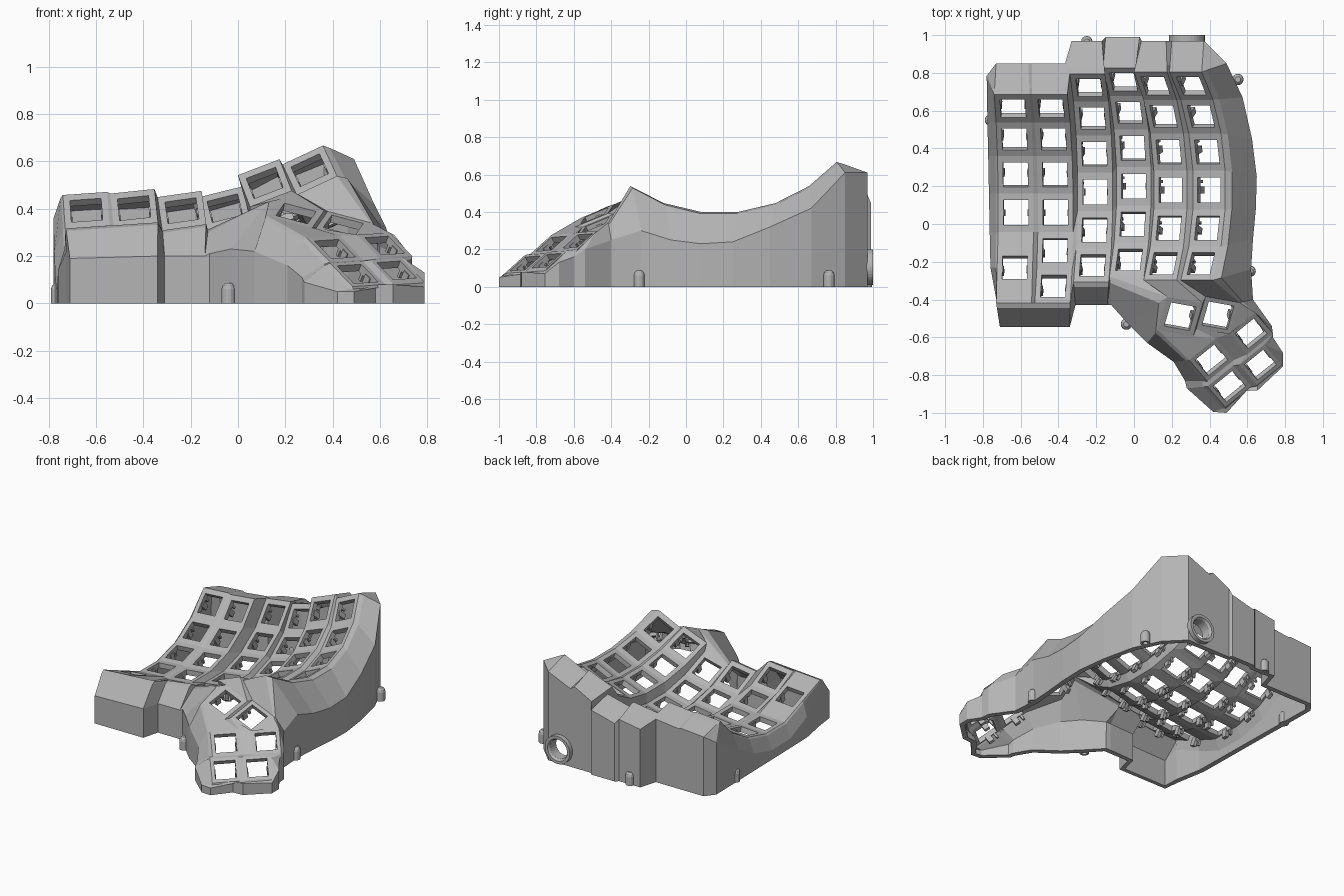
import bpy, bmesh, math
from mathutils import Vector as V

if "Cube" in bpy.data.objects:
    bpy.data.objects.remove(bpy.data.objects["Cube"])

grey = bpy.data.materials.new("matte grey")
grey.diffuse_color = (0.46, 0.46, 0.46, 1)
grey.use_nodes = True
grey.node_tree.nodes["Principled BSDF"].inputs["Base Color"].default_value = grey.diffuse_color

# Columns of the key well: centre x, centre y, lowest z, sideways tilt
COLS = [(-.625, .06, .165, 4), (-.415, .06, .175, 6), (-.205, .17, .165, 8),
        (0, .20, .18, 14), (.195, .18, .295, 21), (.40, .18, .355, 25)]
R, STEP, HALF = .80, .256, .094


def arc(c, s, k):
    """Point on column c at side s (-1..1) and row position k."""
    if c == 0 and k == -1.5:
        return (arc(c, s, -2.5) + arc(c, s, -.5)) / 2
    x, y, z, tilt = COLS[c]
    t, a = math.radians(tilt), k * STEP
    h = R * (1 - math.cos(a))
    return V((x + s * HALF * math.cos(t) - h * math.sin(t), y + R * math.sin(a),
              z + s * HALF * math.sin(t) + h * math.cos(t)))


bm = bmesh.new()
nubs = bmesh.new()


def face(*pts):
    out = []
    for p in pts:
        if all((p - q).length > 1e-4 for q in out):
            out.append(p)
    if len(out) > 2:
        bm.faces.new([bm.verts.new(p) for p in out])


def box(b, o, u, v, n, su, sv, sn):
    q = [b.verts.new(o + u * su * i + v * sv * j + n * sn * k)
         for i in (-1, 1) for j in (-1, 1) for k in (-1, 1)]
    for f in ((0, 1, 3, 2), (4, 6, 7, 5), (0, 4, 5, 1), (2, 3, 7, 6), (0, 2, 6, 4), (1, 5, 7, 3)):
        b.faces.new([q[i] for i in f])


def key_plate(q, hole):
    """Frame with a square hole; corners run BL, BR, TR, TL."""
    mid = sum(q, V()) / 4
    u = (q[1] + q[2] - q[0] - q[3]).normalized()
    v = (q[2] + q[3] - q[0] - q[1]).normalized()
    n = u.cross(v).normalized()
    inner = [mid + u * hole * i + v * hole * j for i, j in ((-1, -1), (1, -1), (1, 1), (-1, 1))]
    for i in range(4):
        j = (i + 1) % 4
        face(q[i], q[j], inner[j], inner[i])
    # switch clips under both sides of the hole
    for s in (-1, 1):
        box(nubs, mid + u * s * (hole + .006) - n * .045, u, v, n, .011, .018, .028)
        box(nubs, mid + u * s * (hole + .010) - n * .05 + v * .045, u, v, n, .007, .007, .02)


# Key well
for c in range(6):
    cells = [(k - .5, k + .5) for k in range(-2, 4)]
    if c == 0:
        cells = [(-2.5, -.5)] + cells[2:]
    for a, b in cells:
        key_plate([arc(c, -1, a), arc(c, 1, a), arc(c, 1, b), arc(c, -1, b)], .066)
    if c < 5:  # web to the next column
        for k in range(-2, 4):
            a, b = k - .5, k + .5
            face(arc(c, 1, a), arc(c + 1, -1, a), arc(c + 1, -1, b), arc(c, 1, b))


# Thumb cluster
def thumb(center, u, v, half, hole):
    u = V(u).normalized()
    v = V(v)
    v = (v - u * v.dot(u)).normalized()
    m = V(center)
    q = [m + (u * i + v * j) * half for i, j in ((-1, -1), (1, -1), (1, 1), (-1, 1))]
    key_plate(q, hole)
    return q


u1, v1 = (.95, -.17, -.25), (.1, .9, .4)
u2, v2 = (.77, .62, .05), (-.52, .62, .55)
A = thumb((.245, -.49, .38), u1, v1, .098, .07)
B = thumb((.445, -.485, .33), u1, v1, .095, .07)
C = thumb((.62, -.58, .245), u2, v2, .088, .064)
D = thumb((.41, -.72, .23), u2, v2, .09, .066)
E = thumb((.67, -.745, .14), u2, v2, .085, .064)
F = thumb((.505, -.86, .125), u2, v2, .088, .066)
BL, BR, TR, TL = range(4)
lo = lambda c, s: arc(c, s, -2.5)
hi = lambda c, s: arc(c, s, 3.5)
for q in ((A[BR], B[BL], B[TL], A[TR]), (F[TL], F[TR], D[BR], D[BL]),
          (E[TL], E[TR], C[BR], C[BL]), (D[BR], C[BL], C[TL], D[TR]),
          (F[BR], E[BL], E[TL], F[TR]), (F[TR], E[TL], C[BL], D[BR]),
          (D[TL], D[TR], A[BR], A[BL]), (D[TR], B[BL], A[BR]),
          (D[TR], C[TL], B[BR], B[BL]), (C[TL], C[TR], B[TR], B[BR]),
          (lo(3, -1), A[TL], lo(3, 1)), (lo(3, 1), A[TL], lo(4, -1)),
          (lo(4, -1), A[TL], A[TR], lo(4, 1)), (lo(4, 1), A[TR], B[TL], lo(5, -1)),
          (lo(5, -1), B[TL], B[TR], lo(5, 1))):
    face(*q)

# Outer wall: each rim point paired with the shoulder point outside it
rim = []
for i in range(7):  # left side
    p = arc(0, -1, 3.5 - i)
    rim.append((p, V((-.78 + (.03 if i > 5 else 0) + .004 * i, p.y + (.1 if i == 0 else 0), p.z - .10))))
rim += [(lo(0, -1), V((-.71, -.545, .19))), (lo(1, 1), V((-.34, -.545, .20))),
        (lo(2, -1), V((-.31, -.43, .20))), (lo(2, 1), V((-.14, -.43, .20))),
        (lo(3, -1), V((-.12, -.43, .21))), (A[TL], V((-.03, -.53, .23))),
        (A[BL], V((.07, -.63, .22))), (D[TL], V((.21, -.73, .16))),
        (D[BL], V((.27, -.83, .11))), (F[TL], V((.28, -.87, .09))),
        (F[BL], V((.42, -.995, .05))), (F[BL], V((.49, -1, .05))),
        (F[BR], V((.58, -.885, .08))), (E[BL], V((.655, -.88, .08))),
        (E[BR], V((.788, -.755, .07))), (E[TR], V((.788, -.68, .13))),
        (C[BR], V((.735, -.60, .16))), (C[TR], V((.73, -.54, .20))),
        (B[TR], V((.63, -.40, .25)))]
right = [(.62, -.24, .30), (.63, -.08, .25), (.645, .08, .23), (.65, .25, .24),
         (.625, .45, .32), (.575, .67, .42), (.49, .85, .61)]
rim += [(arc(5, 1, k - 2.5), V(p)) for k, p in enumerate(right)]
rim += [(hi(5, 1), V((.37, .97, .61)))]
for c, s, x, y in ((5, -1, .20, .97), (4, 1, .17, .97), (4, -1, .04, .97), (3, 1, .03, .99),
                   (3, -1, -.15, .99), (2, 1, -.17, .97), (2, -1, -.33, .97),
                   (1, 1, -.365, .85), (1, -1, -.54, .85), (0, 1, -.56, .85), (0, -1, -.73, .85)):
    p = hi(c, s)
    rim.append((p, V((x, y, p.z - .05))))
for (p, a), (q, b) in zip(rim, rim[1:] + rim[:1]):
    pm, qm = p.lerp(a, .22), q.lerp(b, .22)
    pm.z, qm.z = p.z - .01, q.z - .01
    face(p, q, qm, pm)
    face(pm, qm, b, a)
    face(a, b, V((b.x, b.y, 0)), V((a.x, a.y, 0)))


def finish(b, name):
    me = bpy.data.meshes.new(name)
    b.to_mesh(me)
    b.free()
    me.materials.append(grey)
    ob = bpy.data.objects.new(name, me)
    bpy.context.collection.objects.link(ob)
    return ob


bmesh.ops.remove_doubles(bm, verts=bm.verts, dist=1e-4)
bmesh.ops.recalc_face_normals(bm, faces=bm.faces)
if sum(f.normal.z * f.calc_area() for f in bm.faces) < 0:
    bmesh.ops.reverse_faces(bm, faces=bm.faces)
shell = finish(bm, "keyboard_case")
sol = shell.modifiers.new("thickness", 'SOLIDIFY')
sol.thickness, sol.offset = .035, -1
bmesh.ops.recalc_face_normals(nubs, faces=nubs.faces)
finish(nubs, "switch_clips")

# Cable socket: round opening with a collar in the back wall
SOCKET = V((.28, .95, .105))
bpy.ops.mesh.primitive_cylinder_add(vertices=32, radius=.065, depth=.3, location=SOCKET,
                                    rotation=(math.pi / 2, 0, 0))
cutter = bpy.context.object
cutter.name = "socket_cutter"
cutter.hide_render = True
cutter.hide_set(True)
cut = shell.modifiers.new("socket_opening", 'BOOLEAN')
cut.object, cut.operation, cut.solver = cutter, 'DIFFERENCE', 'EXACT'
b = bmesh.new()
rings = []
for r, y in ((.065, .92), (.095, .92), (.095, 1.0), (.075, 1.0), (.065, .985)):
    rings.append([b.verts.new((SOCKET.x + r * math.cos(i * math.pi / 16), y,
                               SOCKET.z + r * math.sin(i * math.pi / 16))) for i in range(32)])
for m in range(5):
    p, q = rings[m], rings[(m + 1) % 5]
    for i in range(32):
        b.faces.new((p[i], p[i - 1], q[i - 1], q[i]))
bmesh.ops.recalc_face_normals(b, faces=b.faces)
finish(b, "socket_collar")

# Rounded screw posts around the base
for x, y in ((-.76, .55), (-.25, .965), (.55, .765), (.615, -.25), (-.04, -.53)):
    b = bmesh.new()
    rings = [[b.verts.new((x + r * math.cos(i * math.pi / 8), y + r * math.sin(i * math.pi / 8), z))
              for i in range(16)]
             for r, z in ((.016, .03), (.016, 0), (.03, 0), (.03, .06), (.026, .075), (.015, .086))]
    for p, q in zip(rings, rings[1:]):
        for i in range(16):
            b.faces.new((p[i - 1], p[i], q[i], q[i - 1]))
    b.faces.new(rings[-1])
    b.faces.new(rings[0][::-1])
    bmesh.ops.recalc_face_normals(b, faces=b.faces)
    finish(b, "screw_post")
